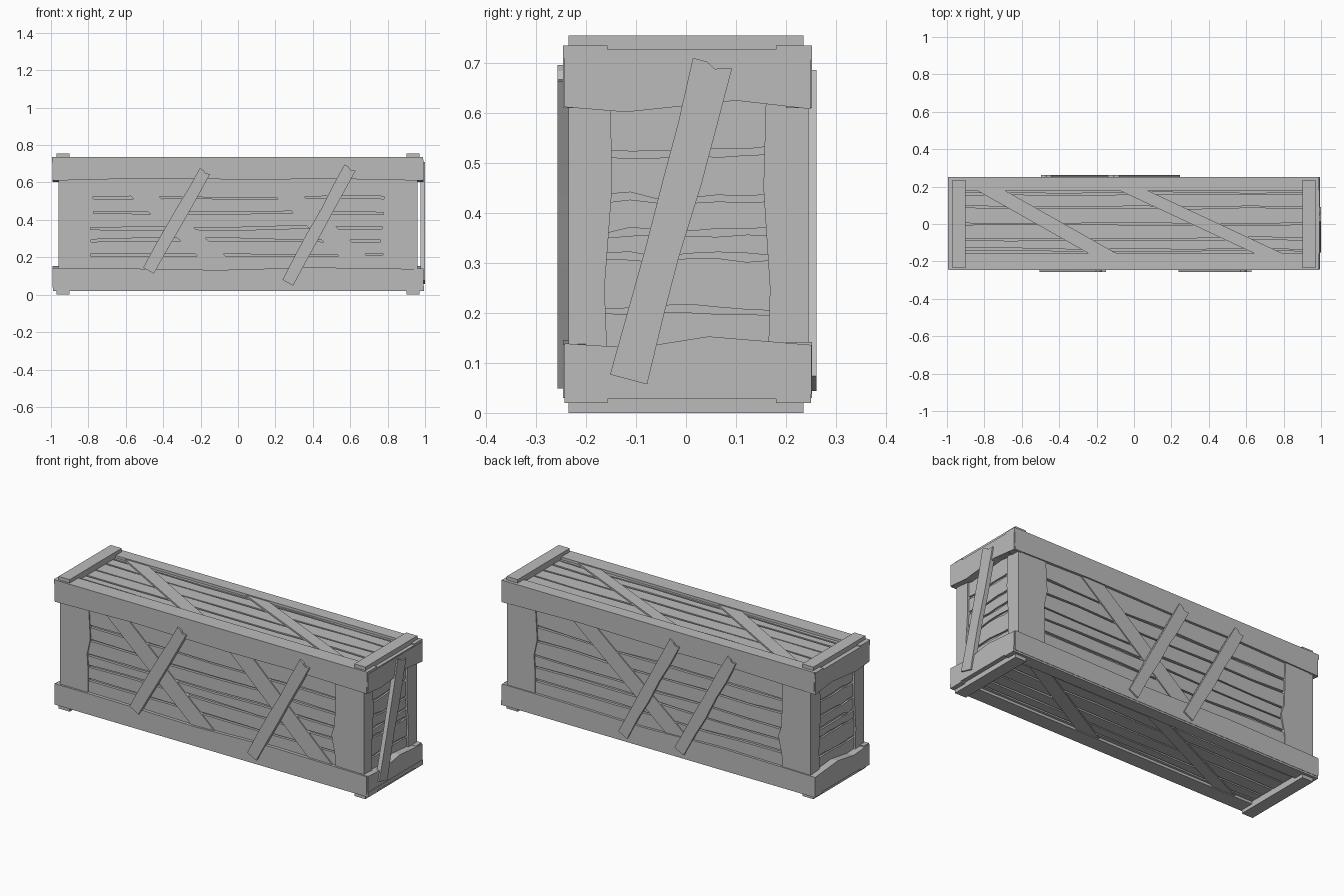
import bpy, bmesh, random
from mathutils import Vector

random.seed(4)
if "Cube" in bpy.data.objects:
    bpy.data.objects.remove(bpy.data.objects["Cube"])

wood = bpy.data.materials.new("weathered_grey")
wood.use_nodes = True
GREY = (0.5, 0.5, 0.5, 1)
wood.diffuse_color = GREY
wood.node_tree.nodes["Principled BSDF"].inputs["Base Color"].default_value = GREY

X, Y, Z = Vector((1, 0, 0)), Vector((0, 1, 0)), Vector((0, 0, 1))
MID = 0.3775 * Z
# Each side of the crate: origin, across, up, outward
SIDES = {
    "front": (0 * X, X, Z, -Y), "back": (0 * X, -X, Z, Y),
    "right": (0 * X, Y, Z, X), "left": (0 * X, -Y, Z, -X),
    "top": (MID, X, Y, Z), "bottom": (MID, -X, Y, -Z),
}


def slab(name, side, outline, inner, outer):
    """Extrude a flat outline between two distances from the crate centre."""
    origin, u, v, n = SIDES[side]
    bm = bmesh.new()
    rings = [[bm.verts.new(origin + u * a + v * b + n * d) for a, b in outline]
             for d in (inner, outer)]
    bm.faces.new(rings[0])
    bm.faces.new(rings[1])
    for i in range(len(outline)):
        j = (i + 1) % len(outline)
        bm.faces.new((rings[0][i], rings[0][j], rings[1][j], rings[1][i]))
    bmesh.ops.recalc_face_normals(bm, faces=bm.faces)
    mesh = bpy.data.meshes.new(name)
    bm.to_mesh(mesh)
    bm.free()
    mesh.materials.append(wood)
    obj = bpy.data.objects.new(f"{side}_{name}", mesh)
    bpy.context.collection.objects.link(obj)
    return obj


def rect(a0, a1, b0, b1):
    return [(a0, b0), (a1, b0), (a1, b1), (a0, b1)]


def wavy(a0, a1, level, amount, steps=6):
    """Points along a roughly sawn edge."""
    return [(a0 + (a1 - a0) * i / steps, level + random.uniform(-amount, amount))
            for i in range(steps + 1)]


def planks(side, a0, a1, b0, b1, seams, inner, outer, gap):
    """Boards separated by narrow, uneven seams."""
    low = [(a0, b0), (a1, b0)]
    for i, level in enumerate(seams + [None]):
        if level is None:
            high, following = [(a0, b1), (a1, b1)], None
        else:
            high = wavy(a0, a1, level - gap / 2, 0.005)
            following = [(a, b + gap * random.uniform(0.5, 1.3)) for a, b in high]
        slab(f"plank_{i + 1}", side, low + high[::-1], inner, outer)
        low = following


def nailed_board(name, side, p0, p1, width, inner, outer):
    """A loose slanted board with chipped edges."""
    p0, p1 = Vector(p0), Vector(p1)
    along = p1 - p0
    across = Vector((-along.y, along.x)).normalized() * width / 2
    edges = []
    for s in (-1, 1):
        edges.append([p0 + along * t + across * s * random.uniform(0.9, 1.08)
                      for t in (0, 0.22, 0.4, 0.63, 0.8, 1)])
    tip = [p1 - along * 0.015 - across * 0.2, p1 + across * 0.3]
    slab(name, side, [tuple(p) for p in edges[0] + tip + edges[1][::-1]], inner, outer)


# Inner box seen through the seams
slab("inner_box", "top", rect(-0.94, 0.94, -0.213, 0.223), -0.325, 0.325)

# Long walls: planks, corner posts and rails
for side, plank, post, rail in (("front", 0.228, 0.235, 0.246), ("back", 0.238, 0.245, 0.252)):
    planks(side, -0.85, 0.85, 0.06, 0.69, [0.215, 0.29, 0.355, 0.44, 0.52], 0.2, plank, 0.013)
    slab("left_post", side, [(-0.96, 0.05), (-0.785, 0.05), (-0.785, 0.28), (-0.79, 0.36),
                             (-0.77, 0.45), (-0.785, 0.7), (-0.96, 0.7)], 0.2, post)
    slab("right_post", side, [(0.96, 0.05), (0.78, 0.05), (0.78, 0.19), (0.755, 0.31),
                              (0.775, 0.37), (0.785, 0.7), (0.96, 0.7)], 0.2, post)
    slab("lower_rail", side, [(-0.985, 0.03), (0.985, 0.03), (0.985, 0.137), (0.4, 0.146),
                              (-0.1, 0.132), (-0.6, 0.14), (-0.985, 0.142)], 0.2, rail)
    slab("upper_rail", side, [(-0.99, 0.735), (0.99, 0.735), (0.985, 0.61), (0.5, 0.62),
                              (0.1, 0.615), (-0.5, 0.622), (-0.985, 0.61)], 0.2, rail)

# Diagonal braces set between the posts, then loose boards nailed on top
BRACES = {"front": [(-0.7, -0.05), (0.08, 0.7)], "back": [(-0.57, 0.13)]}
for side, spans in BRACES.items():
    face = 0.234 if side == "front" else 0.244
    for i, (a, b) in enumerate(spans):
        slab(f"brace_{i + 1}", side, [(b - 0.07, 0.12), (b + 0.08, 0.12),
                                      (a + 0.15, 0.64), (a, 0.64)], 0.2, face)
nailed_board("nailed_board_1", "front", (-0.48, 0.13), (-0.175, 0.66), 0.065, 0.233, 0.257)
nailed_board("nailed_board_2", "front", (0.265, 0.065), (0.6, 0.68), 0.065, 0.233, 0.257)
nailed_board("nailed_board_1", "back", (-0.22, 0.06), (0.11, 0.67), 0.065, 0.245, 0.261)
nailed_board("nailed_board_2", "back", (0.14, 0.06), (0.47, 0.67), 0.065, 0.245, 0.261)

# Short end walls
for side, s in (("right", 1), ("left", -1)):
    def flip(points):
        return [(a * s, b) for a, b in points]
    near, far = sorted((-0.17 * s, 0.18 * s))
    planks(side, near, far, 0.06, 0.69, [0.205, 0.313, 0.36, 0.43, 0.52], 0.9, 0.95, 0.014)
    slab("front_post", side, flip([(-0.234, 0.05), (-0.155, 0.05), (-0.163, 0.25),
                                   (-0.148, 0.45), (-0.152, 0.7), (-0.234, 0.7)]), 0.9, 0.96)
    slab("back_post", side, flip([(0.244, 0.05), (0.163, 0.05), (0.168, 0.25),
                                  (0.155, 0.45), (0.162, 0.7), (0.244, 0.7)]), 0.9, 0.96)
    slab("lower_rail", side, flip([(-0.243, 0.038), (0.251, 0.038), (0.251, 0.136),
                                   (0.045, 0.153), (-0.1, 0.13), (-0.243, 0.139)]), 0.94, 0.992)
    slab("upper_rail", side, flip([(-0.243, 0.722), (0.249, 0.722), (0.249, 0.608),
                                   (0.1, 0.625), (-0.12, 0.602), (-0.243, 0.612)]), 0.94, 0.992)
nailed_board("nailed_board", "right", (-0.115, 0.067), (0.053, 0.7), 0.076, 0.975, 1.0)

# Lid and base: planks, frame, braces and end battens
for side in ("top", "bottom"):
    planks(side, -0.95, 0.95, -0.2, 0.2, [-0.137, -0.08, 0.0, 0.09, 0.16], 0.31, 0.343, 0.01)
    slab("back_frame", side, rect(-0.995, 0.99, 0.18, 0.25), 0.33, 0.3575)
    slab("front_frame", side, rect(-0.995, 0.99, -0.243, -0.157), 0.33, 0.3575)
    for i, (a, b) in enumerate([(-0.85, -0.23), (-0.09, 0.66)]):
        slab(f"brace_{i + 1}", side, [(b, -0.165), (b + 0.15, -0.165),
                                      (a + 0.15, 0.185), (a, 0.185)], 0.33, 0.352)
    for name, a in (("left_batten", -0.97), ("right_batten", 0.9)):
        slab(name, side, rect(a, a + 0.07, -0.235, 0.235), 0.33, 0.3775)
    for name, a in (("left_end_frame", -0.995), ("right_end_frame", 0.9)):
        slab(name, side, rect(a, a + 0.09, -0.16, 0.185), 0.33, 0.35)
